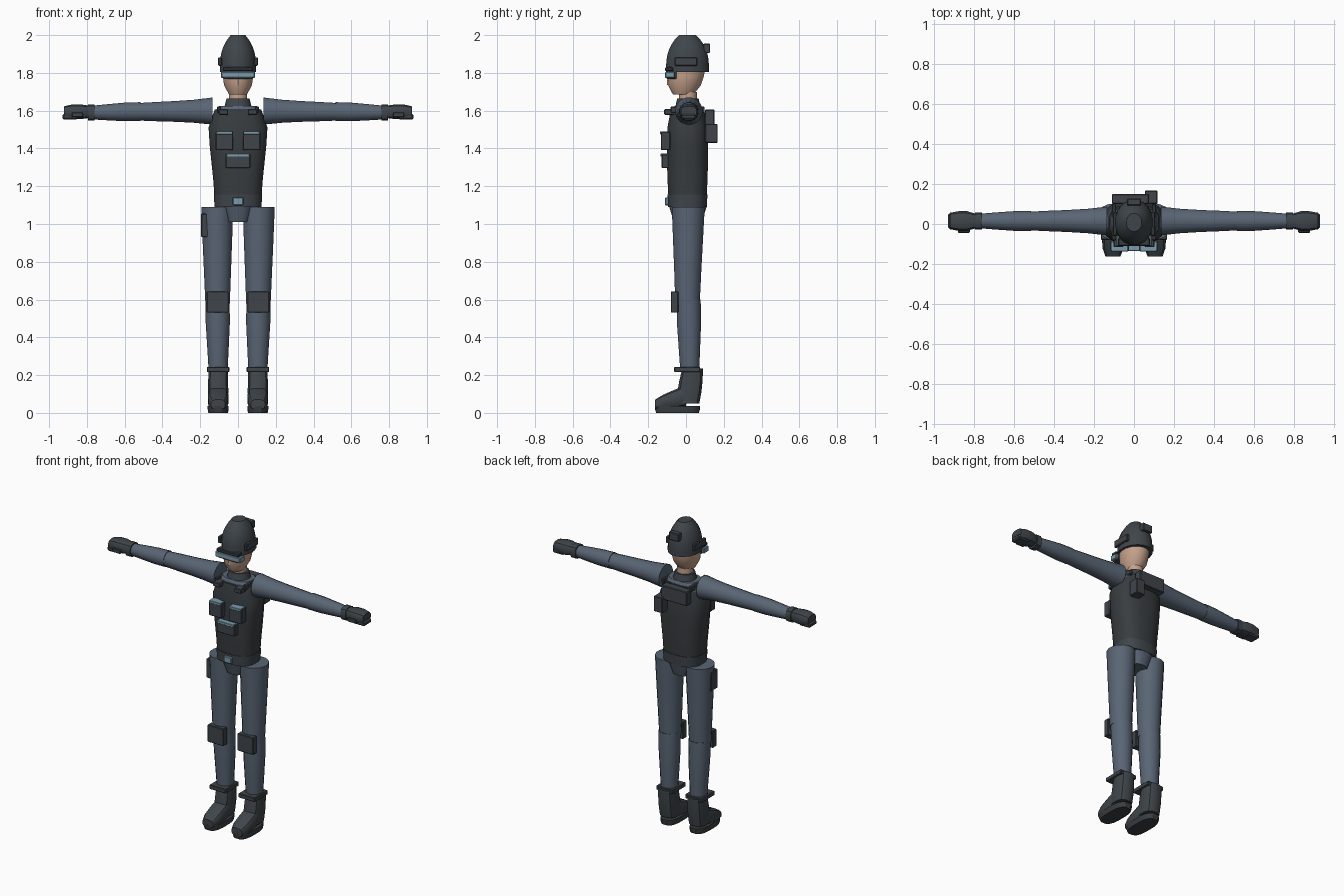
import bpy, bmesh, math
from mathutils import Vector

default_cube = bpy.data.objects.get("Cube")
if default_cube:
    bpy.data.objects.remove(default_cube, do_unlink=True)


def material(name, red, green, blue):
    mat = bpy.data.materials.new(name)
    mat.use_nodes = True
    colour = (red, green, blue, 1)
    mat.diffuse_color = colour
    mat.node_tree.nodes["Principled BSDF"].inputs["Base Color"].default_value = colour
    return mat


CLOTH = material("blue grey cloth", red=.1, green=.13, blue=.175)
VEST = material("charcoal vest", red=.04, green=.046, blue=.05)
GEAR = material("dark grey gear", red=.05, green=.06, blue=.07)
TRIM = material("pale blue trim", red=.2, green=.33, blue=.42)
SKIN = material("skin", red=.56, green=.36, blue=.26)


def finish(name, bm, mat):
    bmesh.ops.recalc_face_normals(bm, faces=bm.faces)
    mesh = bpy.data.meshes.new(name)
    bm.to_mesh(mesh)
    bm.free()
    mesh.materials.append(mat)
    obj = bpy.data.objects.new(name, mesh)
    bpy.context.collection.objects.link(obj)
    bpy.ops.object.select_all(action='DESELECT')
    obj.select_set(True)
    bpy.context.view_layer.objects.active = obj
    bpy.ops.object.shade_smooth_by_angle(angle=math.radians(32))
    return obj


def loft(name, mat, start, end, widths, depths=None, sides=16, boxy=1):
    """Evenly spaced rings from start to end, square to the longest axis;
    boxy below one squares the section off."""
    start, end = Vector(start), Vector(end)
    span = [abs(d) for d in end - start]
    along = span.index(max(span))
    across, over = [k for k in range(3) if k != along]
    bm = bmesh.new()
    rings = []
    for step, width in enumerate(widths):
        depth = depths[step] if depths else width
        ring = []
        for side in range(sides):
            angle = math.tau * (side + .5) / sides
            c, s = math.cos(angle), math.sin(angle)
            point = start.lerp(end, step / (len(widths) - 1))
            point[across] += width * math.copysign(abs(c) ** boxy, c)
            point[over] += depth * math.copysign(abs(s) ** boxy, s)
            ring.append(bm.verts.new(point))
        rings.append(ring)
    for lower, upper in zip(rings, rings[1:]):
        for side in range(sides):
            after = (side + 1) % sides
            bm.faces.new((lower[side], lower[after], upper[after], upper[side]))
    bm.faces.new(rings[0])
    bm.faces.new(rings[-1])
    return finish(name, bm, mat)


def box(name, mat, centre, size, bevel=.004):
    bm = bmesh.new()
    bmesh.ops.create_cube(bm, size=1)
    for vert in bm.verts:
        vert.co = vert.co * Vector(size) + Vector(centre)
    bmesh.ops.bevel(bm, geom=bm.edges[:], offset=bevel, segments=1, affect='EDGES')
    return finish(name, bm, mat)


def mirrored(obj):
    """Copy of a left-hand part for the right-hand side."""
    bm = bmesh.new()
    bm.from_mesh(obj.data)
    for vert in bm.verts:
        vert.co.x *= -1
    finish(obj.name.replace("left", "right"), bm, obj.data.materials[0])


# Head and neck
loft("head", SKIN, start=(0, -.015, 1.685), end=(0, .005, 1.83),
     widths=[.048, .075, .082, .085], depths=[.055, .088, .098, .1])
loft("nose", SKIN, start=(0, -.09, 1.735), end=(0, -.09, 1.78), widths=[.012, .008], sides=6)
loft("neck", SKIN, start=(0, .01, 1.62), end=(0, .01, 1.7), widths=[.05, .048])
loft("collar", GEAR, start=(0, .01, 1.6), end=(0, .01, 1.665),
     widths=[.08, .07, .062], depths=[.075, .065, .058])

# Helmet: the dome narrows with the cube of its height
dome = [.098 * (1 - .6 * (ring / 8) ** 3) for ring in range(9)]
loft("helmet", GEAR, start=(0, .008, 1.805), end=(0, .008, 2),
     widths=dome, depths=[1.18 * radius for radius in dome])
box("helmet_rear_plate", GEAR, centre=(0, .11, 1.93), size=(.07, .035, .05))
box("helmet_brim", VEST, centre=(0, -.09, 1.82), size=(.16, .04, .02))
mirrored(box("left_helmet_rail", GEAR, centre=(.095, 0, 1.86), size=(.02, .12, .045)))
box("goggle_lens", TRIM, centre=(0, -.085, 1.79), size=(.18, .05, .034))
box("goggle_frame", GEAR, centre=(0, -.077, 1.792), size=(.15, .055, .048))

# Torso
loft("shirt_yoke", CLOTH, start=(0, .01, 1.54), end=(0, .01, 1.625), boxy=.75,
     widths=[.14, .135, .1], depths=[.095, .09, .07])
loft("vest", VEST, start=(0, .008, 1.13), end=(0, .008, 1.605), boxy=.75,
     widths=[.126, .132, .142, .152, .158, .125],
     depths=[.102, .107, .11, .11, .108, .09])
loft("belt", GEAR, start=(0, .008, 1.09), end=(0, .008, 1.155), boxy=.75,
     widths=[.126, .13], depths=[.104, .107])
box("belt_buckle", TRIM, centre=(0, -.1, 1.12), size=(.056, .022, .042))
loft("hips", CLOTH, start=(0, .01, 1.01), end=(0, .01, 1.09), boxy=.75,
     widths=[.06, .085], depths=[.075, .1])


def pouch(name, centre, size):
    """Pouch with a pale strip along its top edge."""
    body = box(name, GEAR, centre, size)
    top = Vector(centre) + Vector((0, -.005, size[2] / 2 - .006))
    box(name + "_flap", TRIM, top, (size[0] - .01, size[1], .016), bevel=.002)
    return body


for side, x in (("left", .072), ("right", -.072)):
    pouch(side + "_chest_pouch", centre=(x, -.108, 1.44), size=(.093, .05, .098))
pouch("lower_pouch", centre=(0, -.104, 1.333), size=(.13, .05, .075))
mirrored(box("left_strap_clip", GEAR, centre=(.077, -.088, 1.593), size=(.05, .055, .03)))
mirrored(box("left_shoulder_strap", GEAR, centre=(.1, .008, 1.606), size=(.02, .18, .032)))
box("back_pack", GEAR, centre=(-.018, .125, 1.56), size=(.185, .05, .092))
box("radio", GEAR, centre=(.086, .134, 1.48), size=(.063, .066, .1))

# Arms
ARM_Y = .015
mirrored(loft("left_upper_arm", CLOTH, start=(.135, ARM_Y, 1.598), end=(.53, ARM_Y, 1.594),
              widths=[.073, .062, .056, .052, .047]))
mirrored(loft("left_forearm", CLOTH, start=(.515, ARM_Y, 1.595), end=(.77, ARM_Y, 1.59),
              widths=[.051, .05, .044, .037]))

# Gloves
mirrored(loft("left_glove_cuff", GEAR, start=(.76, ARM_Y, 1.59), end=(.795, ARM_Y, 1.59),
              widths=[.043, .043], sides=12, boxy=.7))
mirrored(loft("left_glove", GEAR, start=(.79, ARM_Y, 1.594), end=(.92, ARM_Y, 1.594),
              widths=[.037, .05, .05, .042], depths=[.034, .04, .04, .03], sides=12, boxy=.7))
mirrored(box("left_fingers", GEAR, centre=(.89, .014, 1.567), size=(.08, .077, .03), bevel=.008))
mirrored(box("left_thumb", GEAR, centre=(.85, -.032, 1.578), size=(.06, .024, .025)))

# Legs
mirrored(loft("left_thigh", CLOTH, start=(.108, .008, .58), end=(.11, .012, 1.09),
              widths=[.066, .073, .08, .086], depths=[.066, .073, .081, .089]))
mirrored(loft("left_shin", CLOTH, start=(.105, .02, .22), end=(.108, .014, .6),
              widths=[.051, .058, .065, .065]))
mirrored(box("left_knee_pad", GEAR, centre=(.108, -.06, .587), size=(.116, .04, .113)))
box("thigh_holster", GEAR, centre=(-.175, -.015, .993), size=(.04, .07, .125))

# Boots
BOOT_X = .105
mirrored(box("left_boot_cuff", GEAR, centre=(BOOT_X, .006, .23), size=(.12, .138, .028)))
mirrored(loft("left_boot_shaft", GEAR, start=(BOOT_X, .01, .05), end=(BOOT_X, .035, .235),
              widths=[.053, .055, .054, .052], depths=[.062, .065, .063, .056],
              sides=12, boxy=.7))
mirrored(loft("left_boot_foot", GEAR, start=(BOOT_X, -.163, .045), end=(BOOT_X, 0, .09),
              widths=[.038, .053, .055, .055, .052], depths=[.026, .04, .047, .053, .058],
              sides=12, boxy=.7))
mirrored(loft("left_boot_sole", VEST, start=(BOOT_X, -.045, 0), end=(BOOT_X, -.045, .036),
              widths=[.053, .056, .056], depths=[.115, .12, .12], boxy=.7))
